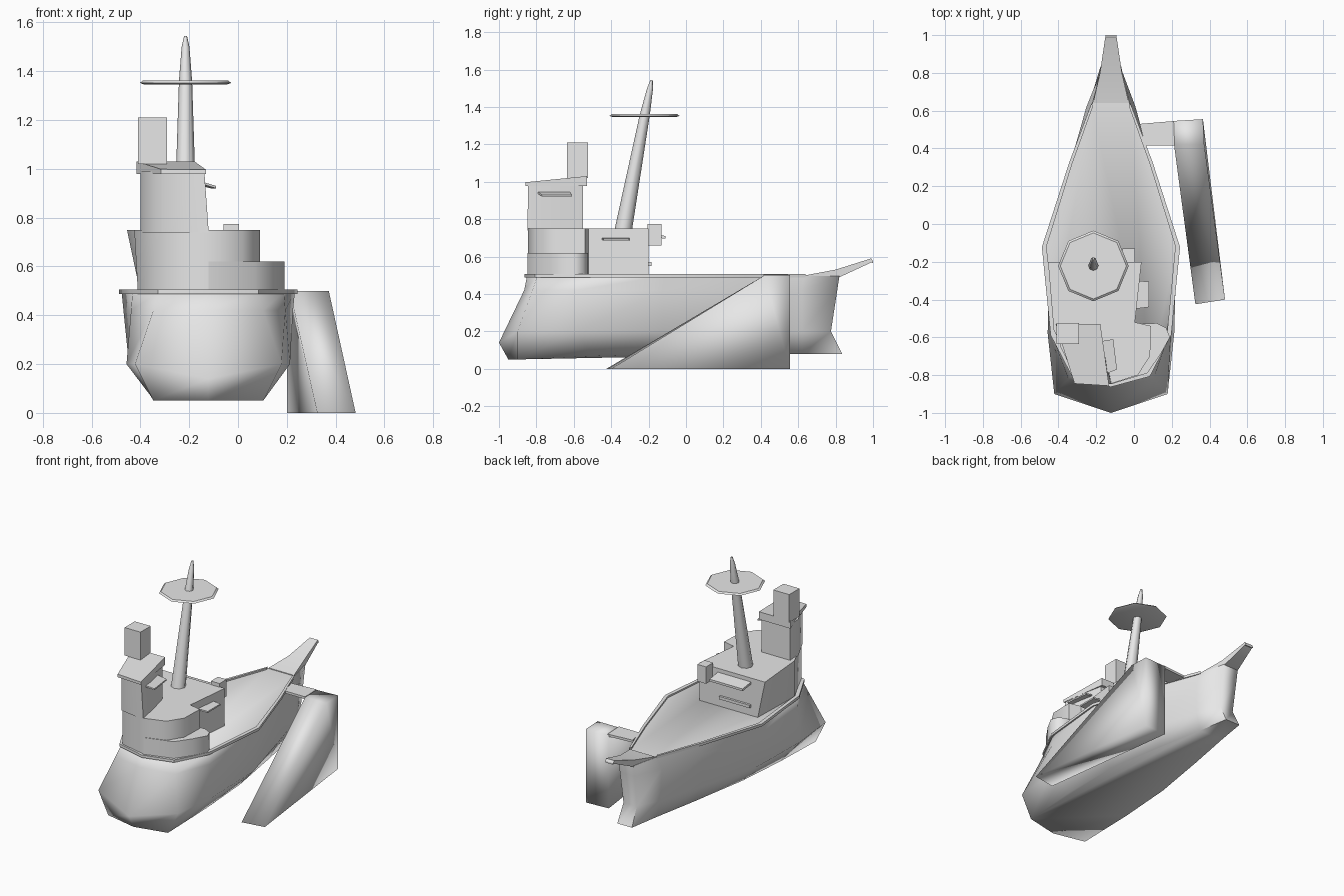
import bpy
import bmesh
import math
from mathutils import Vector

default_cube = bpy.data.objects.get("Cube")
if default_cube:
    bpy.data.objects.remove(default_cube, do_unlink=True)

GREY = (0.8, 0.8, 0.8, 1)
paint = bpy.data.materials.new("light grey")
paint.use_nodes = True
paint.diffuse_color = GREY
for node in paint.node_tree.nodes:
    if node.type == 'BSDF_PRINCIPLED':
        node.inputs["Base Color"].default_value = GREY

KEEL_X = -0.122
DECK = 0.5
ROOF = 0.75


def loft(name, rings, smooth=32):
    """Skin a stack of equal rings of points and cap both ends."""
    bm = bmesh.new()
    loops = [[bm.verts.new(p) for p in ring] for ring in rings]
    for low, high in zip(loops, loops[1:]):
        for i in range(len(low)):
            j = (i + 1) % len(low)
            bm.faces.new((low[i], low[j], high[j], high[i]))
    bm.faces.new(loops[0][::-1])
    bm.faces.new(loops[-1])
    bmesh.ops.recalc_face_normals(bm, faces=bm.faces)
    mesh = bpy.data.meshes.new(name)
    bm.to_mesh(mesh)
    bm.free()
    mesh.materials.append(paint)
    obj = bpy.data.objects.new(name, mesh)
    bpy.context.collection.objects.link(obj)
    bpy.ops.object.select_all(action='DESELECT')
    obj.select_set(True)
    bpy.context.view_layer.objects.active = obj
    bpy.ops.object.shade_smooth_by_angle(angle=math.radians(smooth))
    return obj


def prism(name, plan, bottom, top, top_plan=None, smooth=32):
    """Extrude a plan outline upwards, optionally to a different outline."""
    return loft(name, [[(x, y, bottom) for x, y in plan],
                       [(x, y, top) for x, y in top_plan or plan]], smooth)


def box(name, x, y, z):
    plan = [(x[0], y[0]), (x[1], y[0]), (x[1], y[1]), (x[0], y[1])]
    return prism(name, plan, *z)


def plate(name, corners, thickness=0.01):
    """Thin sloping sheet."""
    drop = Vector((0, 0, thickness))
    return loft(name, [[Vector(c) - drop for c in corners], corners])


def mirrored(half, height):
    """Full ring from half outline (half width, y) that starts on the centreline."""
    ring = [(KEEL_X + w, y, height(w, y)) for w, y in half]
    return ring + [(KEEL_X - w, y, height(w, y)) for w, y in half[:0:-1]]


# Hull: keel, chine, shoulder and deck outlines
keel = [(0, -.95), (.225, -.9), (.235, -.5), (.22, -.12), (.15, .3), (.09, .62), (.055, .835)]
chine = [(0, -1), (.3, -.9), (.335, -.58), (.325, -.12), (.21, .3), (.12, .62), (.05, .775)]
deck = [(0, -.85), (.2, -.795), (.31, -.58), (.355, -.12), (.215, .32), (.1, .63), (.055, .82)]
shoulder = [(d[0] * .75 + c[0] * .25, d[1] * .75 + c[1] * .25) for d, c in zip(deck, chine)]
shoulder[0] = (0, -.865)
shoulder[5] = (.13, .62)
loft("hull", [
    mirrored(keel, lambda w, y: .05 + min(.03, max(0, y + .9) * .046)),
    mirrored(chine, lambda w, y: .14 if w == 0 else .2),
    mirrored(shoulder, lambda w, y: .42),
    mirrored(deck, lambda w, y: DECK - .005),
], smooth=76)

# Rail around the deck edge, open at the bow
path = [(-w, y) for w, y in deck[5:0:-1]] + deck[:6]
rail = []
for w, y in path:
    outer = (KEEL_X + w * 1.03, y * 1.015)
    inner = (KEEL_X + w * .96, y * .985)
    rail.append([(*outer, DECK - .012), (*outer, DECK + .006),
                 (*inner, DECK + .006), (*inner, DECK - .012)])
loft("deck_rail", rail)

# Bowsprit rising from the foredeck
sprit = []
for y, half, top, bottom in [(.64, .095, .5, .49), (.8, .058, .53, .48),
                             (.99, .03, .59, .568), (1, .03, .575, .565)]:
    sprit.append([(KEEL_X - half, y, bottom), (KEEL_X + half, y, bottom),
                  (KEEL_X + half, y, top), (KEEL_X - half, y, top)])
loft("bowsprit", sprit)

# Deckhouse with a flared side, and the low rounded step beside it
house = [(-.12, -.845), (.02, -.8), (.085, -.7), (.09, -.54), (.005, -.52),
         (.04, -.2), (-.4, -.2), (-.41, -.58), (-.31, -.8)]
house_top = house[:6] + [(-.455, -.2), (-.425, -.56), (-.31, -.8)]
prism("deckhouse", house, DECK - .01, ROOF, house_top, smooth=62)
step = [(-.12, -.848), (.07, -.79), (.14, -.69), (.19, -.6),
        (.17, -.55), (.12, -.525), (.0, -.53)]
prism("deckhouse_step", step, DECK - .01, .62, smooth=62)

# Wheelhouse tower and its wedge-shaped overhanging roof
tower = [(-.12, -.847), (-.148, -.7), (-.185, -.55), (-.4, -.55), (-.39, -.65), (-.31, -.812)]
tower_top = [(-.138, -.845), (-.155, -.7)] + tower[2:]
prism("wheelhouse", tower, ROOF - .01, .99, tower_top, smooth=62)
eaves = [(-.132, -.857), (-.178, -.53), (-.415, -.53), (-.315, -.845)]
loft("wheelhouse_roof", [[(x, y, .978) for x, y in eaves],
                         [(x, y, 1.03 + (y + .53) * .1) for x, y in eaves]])
box("funnel_box", (-.41, -.29), (-.635, -.525), (1.02, 1.21))

# Window awnings and sill
plate("wheelhouse_awning", [(-.17, -.62, .945), (-.11, -.61, .93),
                            (-.09, -.77, .93), (-.14, -.79, .945)])
plate("side_awning", [(.0, -.3, .7), (.08, -.305, .695), (.08, -.44, .695), (.0, -.45, .7)])
plate("front_awning", [(-.35, -.21, .725), (-.1, -.21, .725), (-.1, -.11, .71), (-.35, -.11, .71)],
      .015)
box("front_sill", (-.35, -.12), (-.21, -.185), (.55, .57))
box("equipment_box", (-.06, .005), (-.205, -.13), (.66, .775))

# Raked mast with a pointed tip and a disc platform
def circle(centre, radius, sides=8):
    return [(centre[0] + radius * math.cos(math.tau * i / sides),
             centre[1] + radius * math.sin(math.tau * i / sides), centre[2])
            for i in range(sides)]


MAST_X = -.215
stages = [(-.336, .74, .047), (-.22, 1.36, .027), (-.192, 1.5, .016), (-.184, 1.545, .006)]
loft("mast", [circle((MAST_X, y, z), r) for y, z, r in stages], smooth=50)
hub = (MAST_X, -.222)
loft("mast_platform", [circle((*hub, 1.346), .17), circle((*hub, 1.352), .187),
                       circle((*hub, 1.362), .175)])

# Boarding ramp and the landing joining it to the deck
foot = [(.2, .545), (.365, .555), (.482, -.4), (.325, -.425)]
head = [(.2, .545), (.365, .555), (.372, .42), (.212, .42)]
prism("boarding_ramp", foot, 0, DECK, head, smooth=100)
plate("ramp_landing", [(.03, .53, DECK + .004), (.21, .545, DECK + .004),
                       (.215, .415, DECK + .004), (.06, .415, DECK + .004)], .016)
